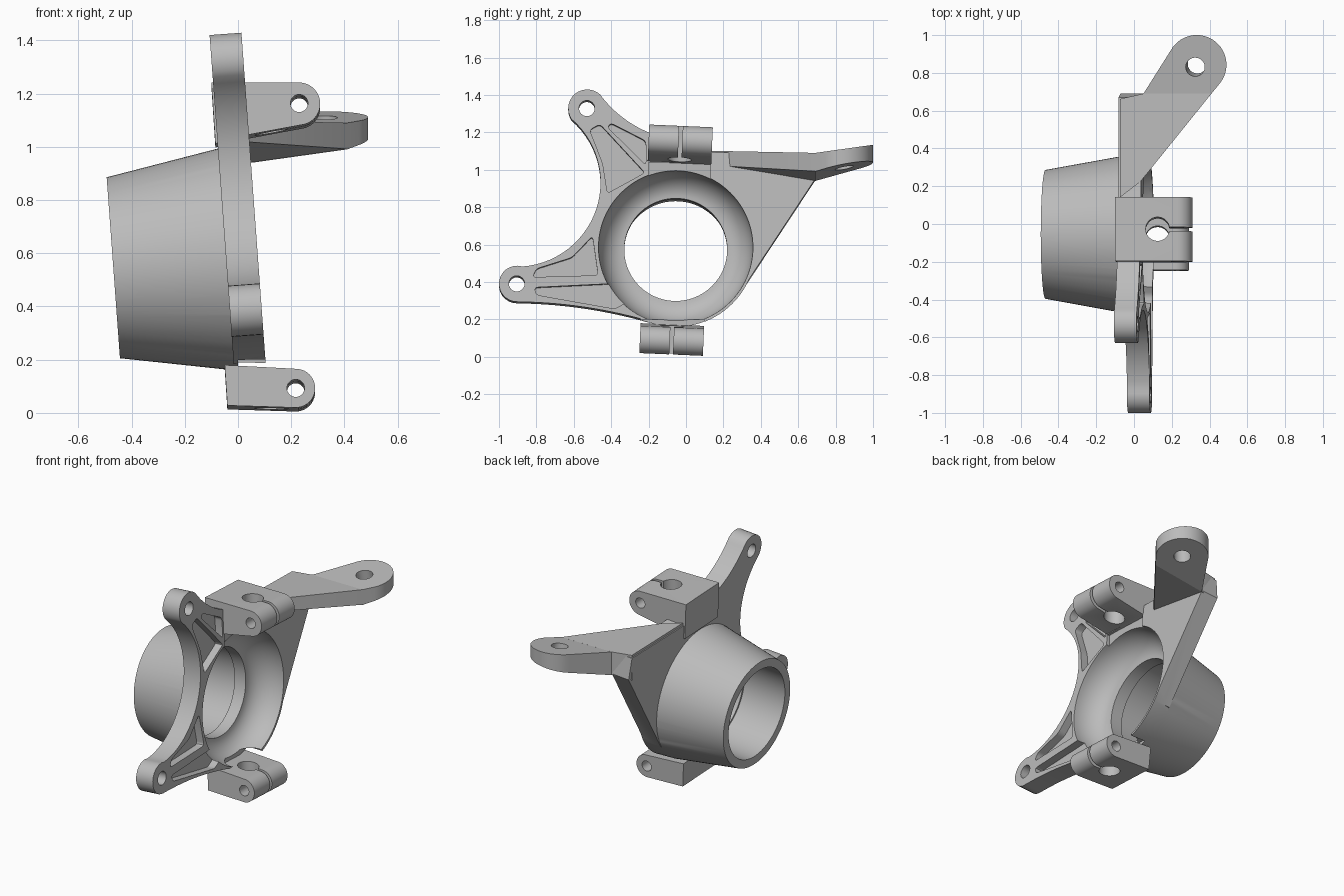
import bpy, bmesh, math
from mathutils import Vector, Matrix

if "Cube" in bpy.data.objects:
    bpy.data.objects.remove(bpy.data.objects["Cube"])

grey = bpy.data.materials.new("cast_grey")
grey.use_nodes = True
COLOR = (0.5, 0.5, 0.5, 1)
grey.diffuse_color = COLOR
grey.node_tree.nodes["Principled BSDF"].inputs["Base Color"].default_value = COLOR

CY, CZ = -0.055, 0.58                       # hub centre
CENTRE = Matrix.Translation((0, CY, CZ))
HUB = CENTRE @ Matrix.Rotation(math.radians(-4.2), 4, 'Y')    # hub axis tilt
PIN = CENTRE @ Matrix.Rotation(math.radians(-2.5), 4, 'X')    # clamp axis tilt


def finish(name, bm, matrix=Matrix()):
    bmesh.ops.recalc_face_normals(bm, faces=bm.faces)
    bm.transform(matrix)
    mesh = bpy.data.meshes.new(name)
    bm.to_mesh(mesh)
    bm.free()
    mesh.materials.append(grey)
    ob = bpy.data.objects.new(name, mesh)
    bpy.context.collection.objects.link(ob)
    return ob


def loft(name, rings, matrix=Matrix()):
    """Skin between equal rings of points and cap both ends."""
    bm = bmesh.new()
    vs = [[bm.verts.new(p) for p in ring] for ring in rings]
    n = len(vs[0])
    for a, b in zip(vs, vs[1:]):
        for i in range(n):
            j = (i + 1) % n
            bm.faces.new((a[i], a[j], b[j], b[i]))
    bm.faces.new(vs[0])
    bm.faces.new(vs[-1])
    return finish(name, bm, matrix)


def slab(name, pts, x0, x1):
    """Outline in the plate plane, extruded along the hub axis."""
    return loft(name, [[(x, y - CY, z - CZ) for y, z in pts] for x in (x0, x1)], HUB)


def lathe(name, profile, n=96):
    ang = [2 * math.pi * i / n for i in range(n)]
    return loft(name, [[(x, r * math.cos(a), r * math.sin(a)) for a in ang]
                       for x, r in profile], HUB)


def rod(name, at, axis, r, length, matrix=Matrix()):
    bm = bmesh.new()
    bmesh.ops.create_cone(bm, cap_ends=True, segments=40, radius1=r, radius2=r, depth=length)
    turn = Vector((0, 0, 1)).rotation_difference(Vector(axis)).to_matrix().to_4x4()
    return finish(name, bm, matrix @ Matrix.Translation(at) @ turn)


def block(name, lo, hi, matrix=Matrix()):
    (a, b, c), (d, e, f) = lo, hi
    base = [(a, b), (d, b), (d, e), (a, e)]
    return loft(name, [[(x, y, z) for x, y in base] for z in (c, f)], matrix)


def arc(p, q, r, n=14):
    """Circular arc from p through q to r."""
    (ax, ay), (bx, by), (cx, cy) = p, q, r
    d = 2 * (ax * (by - cy) + bx * (cy - ay) + cx * (ay - by))
    A, B, C = ax * ax + ay * ay, bx * bx + by * by, cx * cx + cy * cy
    ux = (A * (by - cy) + B * (cy - ay) + C * (ay - by)) / d
    uy = (A * (cx - bx) + B * (ax - cx) + C * (bx - ax)) / d
    rad = math.hypot(ax - ux, ay - uy)
    t0, tq, t1 = [math.atan2(y - uy, x - ux) for x, y in (p, q, r)]
    tau = 2 * math.pi
    sweep = (t1 - t0) % tau
    if (tq - t0) % tau > sweep:
        sweep -= tau
    return [(ux + rad * math.cos(t0 + sweep * i / n), uy + rad * math.sin(t0 + sweep * i / n))
            for i in range(n + 1)]


def rounded(pts, r=0.02, n=4):
    """Soften each corner of a polygon."""
    out, P = [], [Vector(p) for p in pts]
    for i, p in enumerate(P):
        a, b = P[i - 1] - p, P[(i + 1) % len(P)] - p
        a, b = [p + v.normalized() * min(r, v.length * 0.4) for v in (a, b)]
        for k in range(n + 1):
            t = k / n
            out.append(tuple(a * (1 - t) ** 2 + p * 2 * t * (1 - t) + b * t * t))
    return out


def boolean(ob, tools, operation='DIFFERENCE'):
    for tool in tools:
        m = ob.modifiers.new("cut", 'BOOLEAN')
        m.object, m.operation, m.solver = tool, operation, 'EXACT'
    bpy.context.view_layer.update()
    dg = bpy.context.evaluated_depsgraph_get()
    mesh = bpy.data.meshes.new_from_object(ob.evaluated_get(dg))
    ob.modifiers.clear()
    ob.data = mesh
    for tool in tools:
        bpy.data.objects.remove(tool)


# Mounting plate with two arms and the gusset web
BACK, FRONT = -0.045, 0.075
outline = (arc((-0.2, 0.185), (-0.56, 0.262), (-0.9, 0.288))
           + arc((-0.9, 0.288), (-1.0, 0.38), (-0.875, 0.477))[1:]
           + arc((-0.875, 0.477), (-0.457, 0.93), (-0.613, 1.268), 28)[1:]
           + arc((-0.613, 1.268), (-0.58, 1.412), (-0.46, 1.4))[1:]
           + arc((-0.46, 1.4), (-0.35, 1.285), (-0.185, 1.19))[1:]
           + [(0.13, 1.09), (0.67, 1.08), (0.69, 0.945), (0.296, 0.347), (-0.06, 0.3)])
body = slab("hub_and_plate", outline, BACK, FRONT)

# Tapered hub joined to the plate, then bored with a dished front
cone = lathe("hub_cone", [(-0.47, 0.341), (BACK, 0.418), (FRONT, 0.428)])
boolean(body, [cone], 'UNION')
dish = [(FRONT - 0.175 * math.sin(t), 0.275 + 0.138 * math.cos(t))
        for t in [math.pi / 2 * (1 - i / 12) for i in range(13)]]
bore = lathe("bore", [(-0.6, 0.287), (-0.18, 0.287), (-0.18, 0.275)] + dish + [(0.2, 0.413)])

pockets = [
    [(-0.515, 1.21), (-0.46, 1.24), (-0.22, 0.98), (-0.42, 0.87), (-0.445, 1.03)],
    [(-0.42, 1.225), (-0.40, 1.245), (-0.215, 1.15), (-0.215, 1.02)],
    [(-0.82, 0.42), (-0.80, 0.465), (-0.61, 0.525), (-0.50, 0.64), (-0.47, 0.43)],
    [(-0.81, 0.365), (-0.30, 0.39), (-0.24, 0.33), (-0.38, 0.25), (-0.80, 0.325)],
]
cutters = [slab("pocket", rounded(p), FRONT - 0.05, 0.2) for p in pockets]
cutters += [rod("bolt_hole", (0, y - CY, z - CZ), (1, 0, 0), 0.042, 1, HUB)
            for y, z in ((-0.53, 1.325), (-0.905, 0.385))]
cutters.append(block("lower_notch", (0.0, -0.25, 0.1), (0.3, 0.1, 0.2)))
cutters.append(block("upper_notch", (0.025, -0.2, 0.9), (0.3, 0.13, 1.04)))
boolean(body, [bore] + cutters)


# Steering arm: flat gusset plus a raised tip, both bounded by sloping planes
def slope_slab(name, pts, low, high):
    return loft(name, [[(x, y, f(x, y)) for x, y in pts] for f in (low, high)])


gusset = slope_slab("steering_gusset",
                    [(-0.075, 0.14), (0.035, 0.225), (0.41, 0.69), (0.05, 0.69), (-0.075, 0.662)],
                    lambda x, y: 1.02 - 0.17 * (y - 0.23) + 0.14 * (x - 0.05),
                    lambda x, y: 1.10 - 0.02 * (y - 0.2))
tip = slope_slab("steering_tip",
                 [(0.05, 0.69)] + arc((0.195, 0.92), (0.36, 0.998), (0.455, 0.745), 28)
                 + [(0.41, 0.69)],
                 lambda x, y: 0.94 + 0.14 * (x - 0.05) + 0.19 * (y - 0.69),
                 lambda x, y: 1.09 + 0.14 * (y - 0.69))
boolean(tip, [rod("tip_hole", (0.33, 0.84, 1.05), (-0.1, -0.15, 1), 0.05, 0.6)])


# Split pinch clamps above and below the hub
def clamp(name, profile, eye, bore_x):
    half = 0.17
    ob = loft(name, [[(x, y, z - CZ) for x, z in profile] for y in (-half, half)], PIN)
    z = eye[1] - CZ
    boolean(ob, [
        rod("pin_bore", (bore_x, 0, z), (0, 0, 1), 0.063, 0.6, PIN),
        block("split", (bore_x, -0.01, z - 0.3), (0.5, 0.01, z + 0.3), PIN),
        rod("pinch_hole", (eye[0], 0, z), (0, 1, 0), 0.033, 1, PIN)])
    return ob


upper = clamp("upper_clamp",
              [(-0.1, 1.235)] + arc((0.23, 1.235), (0.309, 1.157), (0.25, 1.078), 20)
              + [(0.03, 1.037), (-0.085, 1.005)], (0.23, 1.157), 0.125)
lower = clamp("lower_clamp",
              [(-0.05, 0.172)] + arc((0.215, 0.158), (0.29, 0.085), (0.215, 0.012), 20)
              + [(-0.04, 0.02)], (0.217, 0.085), 0.125)

# Smooth the round surfaces, keep machined edges sharp
bpy.ops.object.select_all(action='DESELECT')
for ob in (body, gusset, tip, upper, lower):
    ob.select_set(True)
bpy.context.view_layer.objects.active = body
bpy.ops.object.shade_smooth_by_angle(angle=math.radians(30))
